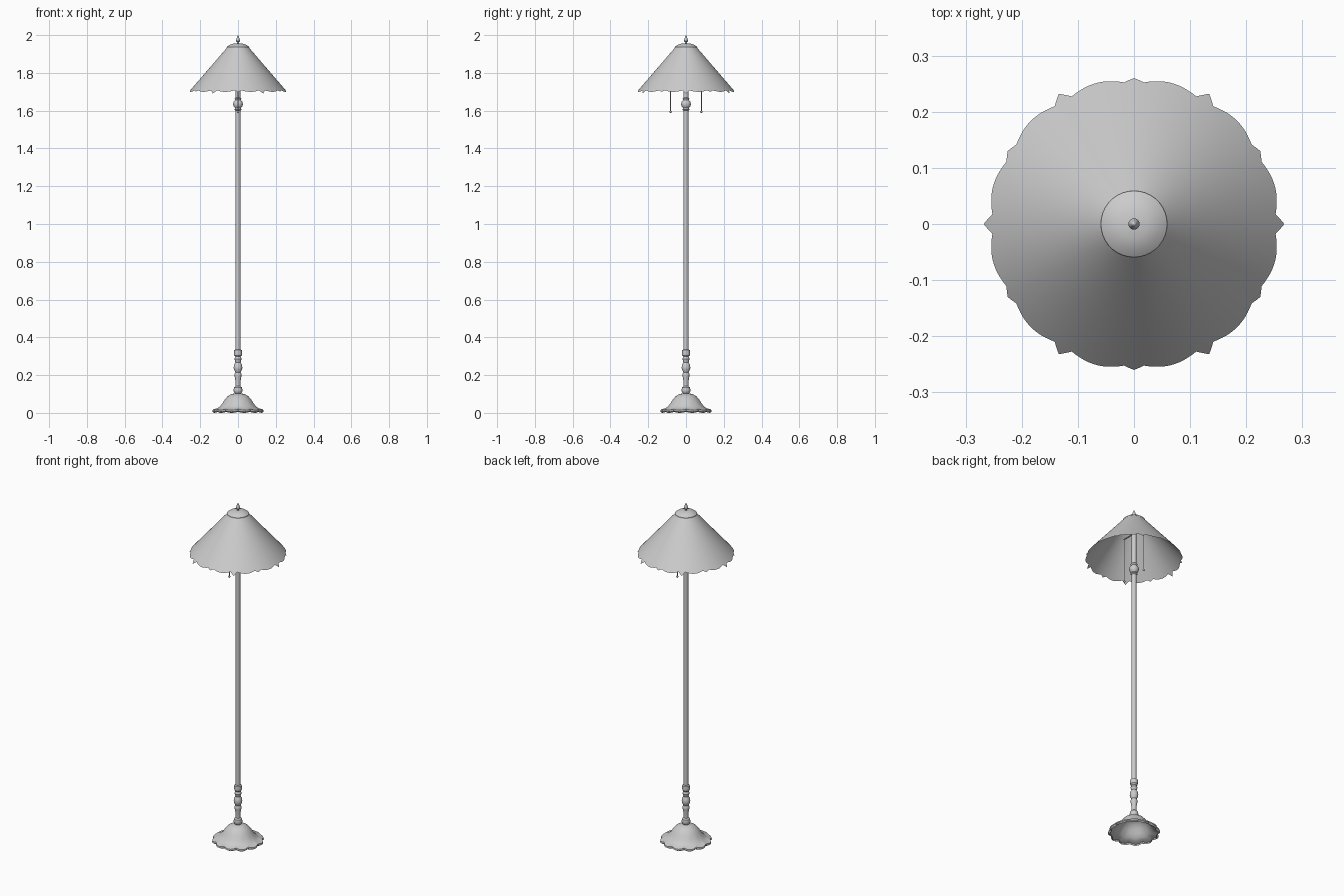
import bpy, bmesh, math

cube = bpy.data.objects.get("Cube")
if cube:
    bpy.data.objects.remove(cube, do_unlink=True)

grey = bpy.data.materials.new("soft_grey")
grey.use_nodes = True
grey.diffuse_color = (0.6, 0.6, 0.6, 1)
grey.node_tree.nodes["Principled BSDF"].inputs["Base Color"].default_value = (0.6, 0.6, 0.6, 1)


def lathe(name, profile, segments=24, shape=None, offset=(0, 0)):
    """Spin (radius, z) points round z; shape(radius, z, angle) may alter each point."""
    bm = bmesh.new()
    rings = []
    for r, z in profile:
        ring = []
        for i in range(segments):
            a = math.tau * i / segments
            rr, zz = shape(r, z, a) if shape else (r, z)
            ring.append(bm.verts.new((rr * math.cos(a) + offset[0], rr * math.sin(a) + offset[1], zz)))
        rings.append(ring)
    for low, high in zip(rings, rings[1:]):
        for i in range(segments):
            j = (i + 1) % segments
            bm.faces.new((low[i], low[j], high[j], high[i]))
    bmesh.ops.remove_doubles(bm, verts=bm.verts, dist=0.00001)
    mesh = bpy.data.meshes.new(name)
    bm.to_mesh(mesh)
    bm.free()
    mesh.materials.append(grey)
    obj = bpy.data.objects.new(name, mesh)
    bpy.context.collection.objects.link(obj)
    bpy.ops.object.select_all(action="DESELECT")
    obj.select_set(True)
    bpy.context.view_layer.objects.active = obj
    bpy.ops.object.shade_smooth_by_angle(angle=math.radians(35))
    return obj


def ball(radius, z, steps=8):
    """Profile of a sphere, from its lowest point up."""
    return [(radius * math.sin(math.pi * i / steps), z - radius * math.cos(math.pi * i / steps))
            for i in range(steps + 1)]


# Scalloped base: the lobes grow towards the rim
def base_shape(r, z, a):
    lobe = abs(math.sin(6 * a))
    amount = max(0, (r - 0.05) / 0.09)
    return r * (1 - 0.07 * amount * (1 - lobe)), z + 0.006 * amount * (1 - lobe)


lathe("base", [(0.13, 0.0), (0.14, 0.006), (0.138, 0.014), (0.115, 0.02), (0.1, 0.03),
               (0.085, 0.048), (0.072, 0.068), (0.055, 0.088), (0.035, 0.1), (0.012, 0.104)],
      96, base_shape)

# Turned lower stem
lathe("turned_stem", [(0.012, 0.1), (0.021, 0.108), (0.024, 0.12), (0.021, 0.135), (0.013, 0.142),
                      (0.013, 0.165), (0.018, 0.195), (0.019, 0.205), (0.014, 0.215),
                      (0.022, 0.23), (0.023, 0.24), (0.021, 0.255), (0.014, 0.268),
                      (0.019, 0.285), (0.014, 0.298), (0.02, 0.305), (0.021, 0.32),
                      (0.02, 0.332), (0.012, 0.336)])

# Pole and its upper collar
lathe("pole", [(0.013, 0.33), (0.013, 1.94)])
lathe("upper_collar", [(0.013, 1.6), (0.019, 1.605), (0.015, 1.613), (0.023, 1.622), (0.026, 1.635),
                       (0.023, 1.648), (0.016, 1.656), (0.018, 1.664), (0.013, 1.67)])


# Conical shade with twelve pointed scallops
def shade_shape(t, z, a):
    degrees = math.degrees(a) % 30
    d = min(degrees, 30 - degrees)
    tip = 0.264 + 0.004 * math.cos(6 * a)
    if d < 4:
        rim = tip + (0.253 - tip) * d / 4
    else:
        rim = 0.253 + 0.007 * math.sin(math.pi / 2 * (d - 4) / 11)
    outer = rim if t == 1 else 0.253
    r = 0.057 + (outer - 0.057) * t
    return r, 1.935 - (r - 0.057) * 1.16


lathe("shade", [(t, 0) for t in (1, 0.93, 0.7, 0.35, 0)], 180, shade_shape)

# Cap and finial
lathe("shade_cap", [(0.056, 1.928), (0.06, 1.932), (0.059, 1.938), (0.045, 1.948),
                    (0.025, 1.955), (0, 1.957)], 36)
lathe("finial", [(0.006, 1.955), (0.006, 1.963), (0.01, 1.968), (0.01, 1.975),
                 (0.007, 1.984), (0.004, 1.993), (0, 2.0)], 16)

# Pull chains hanging from a cross arm
for side, label in ((-1, "front"), (1, "back")):
    place = (0, side * 0.081)
    lathe(label + "_pull_chain", [(0.0025, 1.595), (0.0025, 1.855)], 8, None, place)
    lathe(label + "_pull_knob", ball(0.006, 1.594), 12, None, place)

arm = lathe("cross_arm", [(0, -0.084), (0.004, -0.084), (0.004, 0.084), (0, 0.084)], 10)
arm.rotation_euler.x = math.pi / 2
arm.location.z = 1.855
